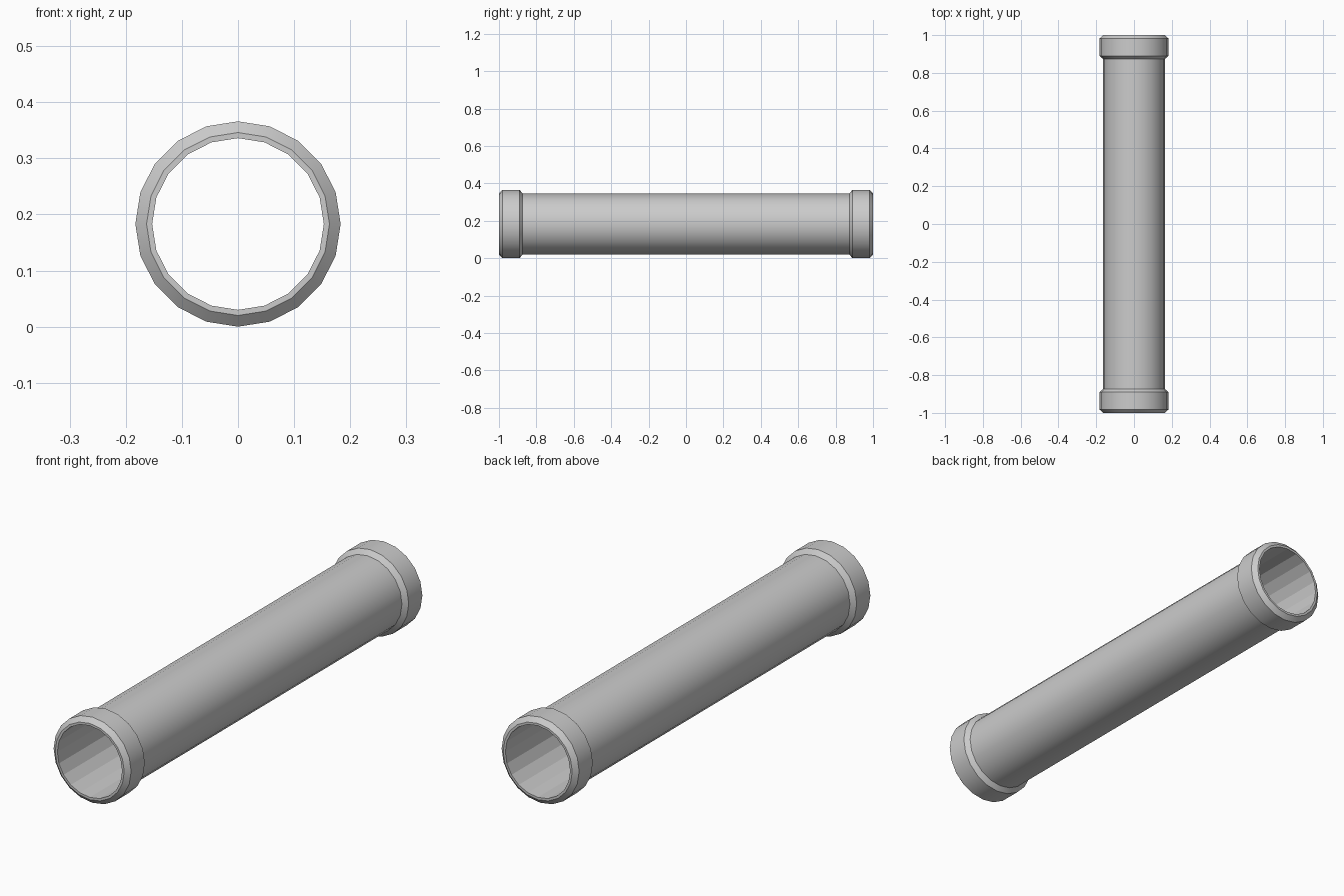
import bpy, bmesh, math

if "Cube" in bpy.data.objects:
    bpy.data.objects.remove(bpy.data.objects["Cube"])

SIDES = 20
CENTRE_Z = 0.183
R_IN, R_TUBE, R_COLLAR = 0.153, 0.163, 0.183

# Half of the outer outline as (radius, y): rim bevel, collar, shoulder bevel
half = [(R_TUBE, -1.0), (R_COLLAR, -0.982), (R_COLLAR, -0.89), (R_TUBE, -0.873)]
outer = half + [(r, -y) for r, y in reversed(half)]
# Closed wall section: outside, then back through the bore
profile = outer + [(R_IN, 1.0), (R_IN, -1.0)]

# Lathe the section around the y axis
bm = bmesh.new()
rings = []
for r, y in profile:
    ring = []
    for i in range(SIDES):
        a = 2 * math.pi * i / SIDES
        ring.append(bm.verts.new((r * math.cos(a), y, CENTRE_Z + r * math.sin(a))))
    rings.append(ring)
bore_index = len(profile) - 2
for k, ring in enumerate(rings):
    nxt = rings[(k + 1) % len(rings)]
    for i in range(SIDES):
        j = (i + 1) % SIDES
        face = bm.faces.new((ring[i], ring[j], nxt[j], nxt[i]))
        face.smooth = k != bore_index      # bore stays faceted
bmesh.ops.recalc_face_normals(bm, faces=bm.faces)

# Keep bevel and rim edges crisp, as well as the faceted bore
for e in bm.edges:
    e.smooth = e.calc_face_angle(0) < math.radians(30)

mesh = bpy.data.meshes.new("collared_pipe")
bm.to_mesh(mesh)
bm.free()
pipe = bpy.data.objects.new("collared_pipe", mesh)
bpy.context.collection.objects.link(pipe)
